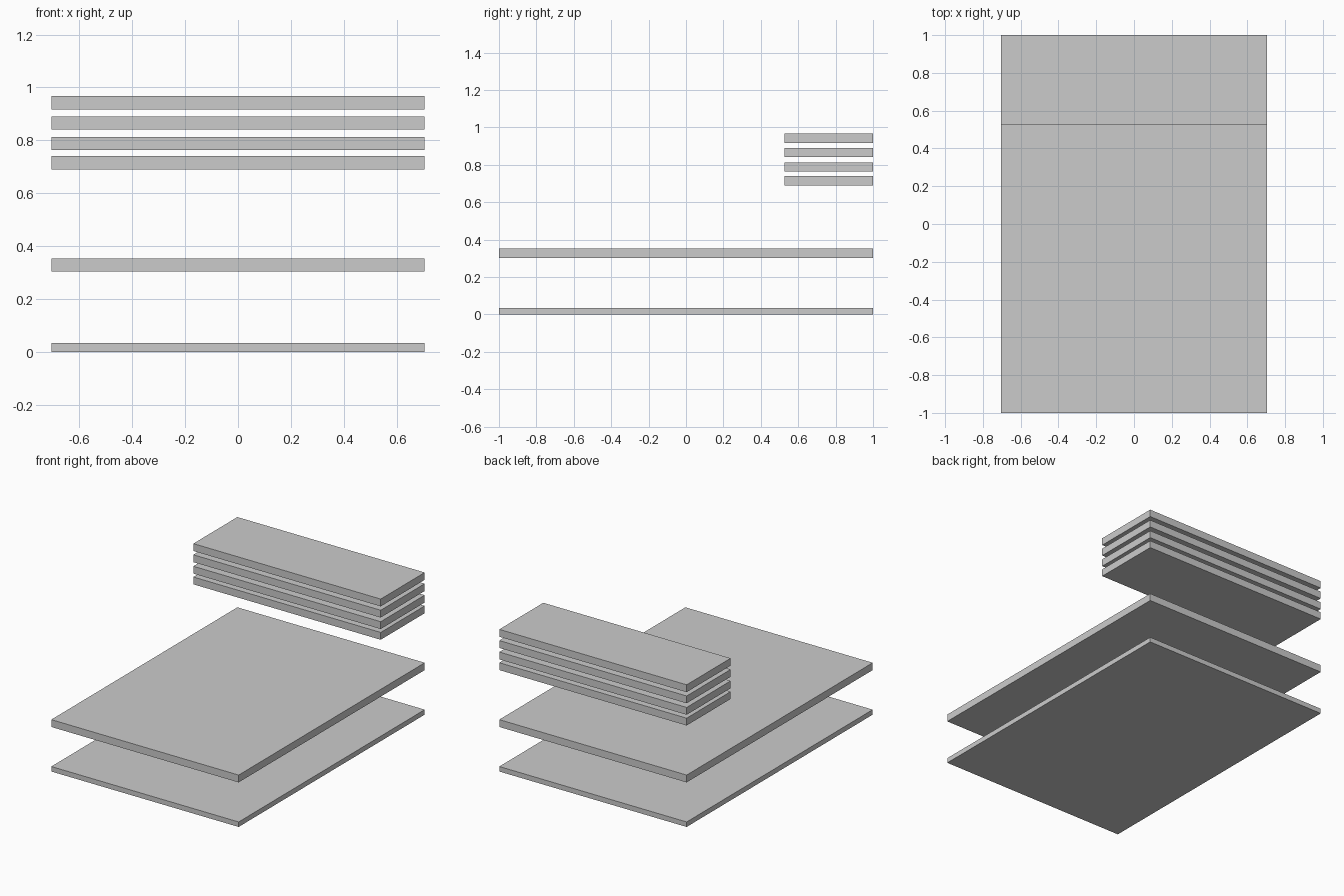
import bpy

if "Cube" in bpy.data.objects:
    bpy.data.objects.remove(bpy.data.objects["Cube"])

HALF_W = 0.705


def board(name, y0, y1, z0, z1):
    """Full-width flat board spanning the given y and z ranges."""
    bpy.ops.mesh.primitive_cube_add(size=1, location=(0, (y0 + y1) / 2, (z0 + z1) / 2))
    ob = bpy.context.object
    ob.name = name
    ob.scale = (2 * HALF_W, y1 - y0, z1 - z0)
    bpy.ops.object.transform_apply(location=False, rotation=False, scale=True)


# Two full-depth panels
board("base_panel", -1, 1, 0, 0.034)
board("middle_panel", -1, 1, 0.303, 0.353)

# Stack of four narrow shelves along the back
for i, z in enumerate((0.690, 0.763, 0.841, 0.917)):
    board(f"back_shelf_{i + 1}", 0.527, 1, z, z + 0.050)
